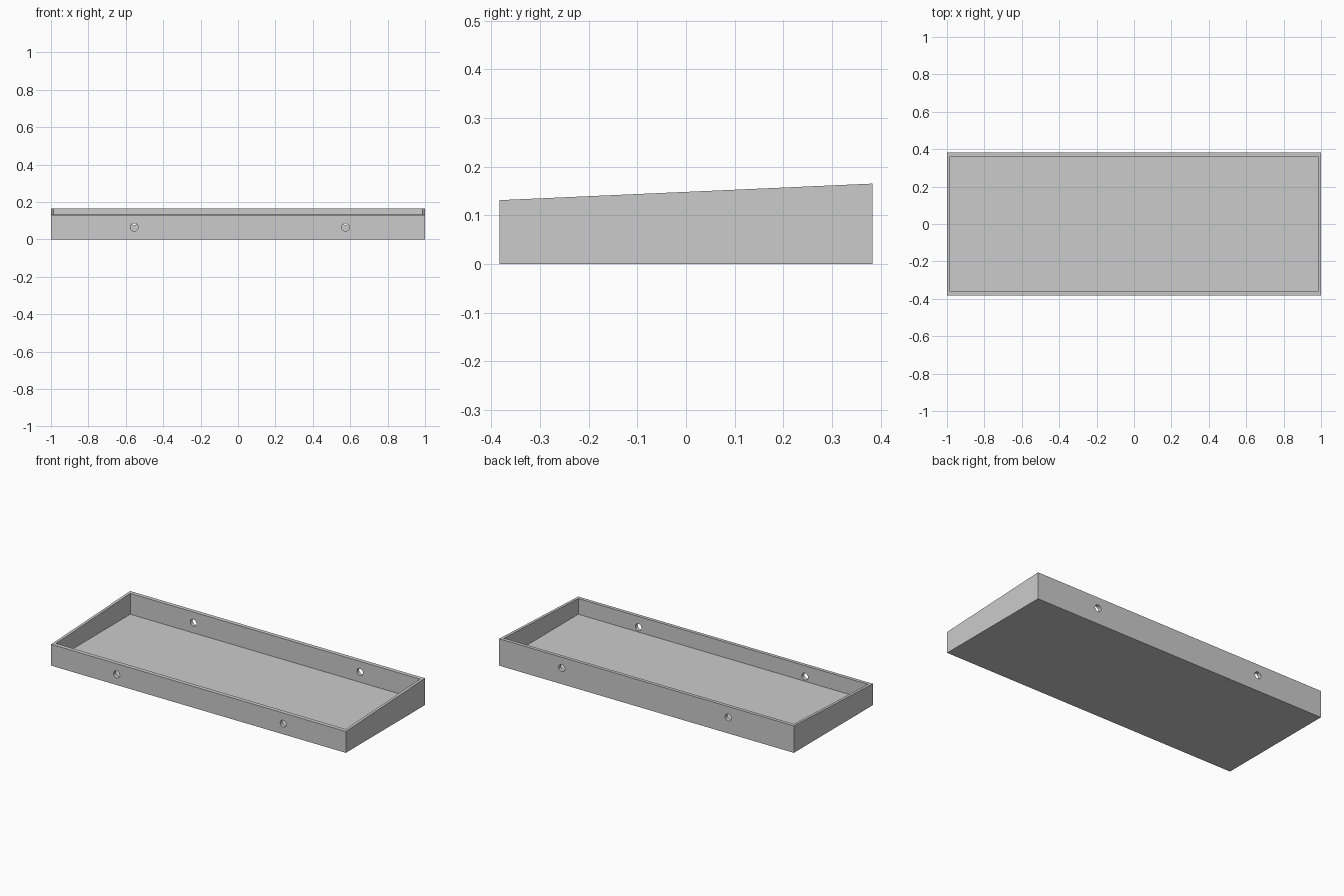
import bpy
import bmesh
from math import radians
from mathutils import Matrix

cube = bpy.data.objects.get("Cube")
if cube:
    bpy.data.objects.remove(cube, do_unlink=True)

HALF_X, HALF_Y = 1.0, 0.383
INNER_X, INNER_Y = 0.983, 0.36
FRONT_H, BACK_H = 0.131, 0.165
FLOOR = 0.036
HOLE_R = 0.021

grey = bpy.data.materials.new("plain_grey")
grey.use_nodes = True
colour = (0.6, 0.6, 0.6, 1)
grey.diffuse_color = colour
grey.node_tree.nodes["Principled BSDF"].inputs["Base Color"].default_value = colour


def add_object(name, bm):
    bmesh.ops.recalc_face_normals(bm, faces=bm.faces)
    mesh = bpy.data.meshes.new(name)
    bm.to_mesh(mesh)
    bm.free()
    mesh.materials.append(grey)
    obj = bpy.data.objects.new(name, mesh)
    bpy.context.collection.objects.link(obj)
    return obj


def block(name, half_x, half_y, bottom, front_top, back_top):
    """Box whose top slopes from front to back."""
    bm = bmesh.new()
    bmesh.ops.create_cube(bm, size=2)
    for v in bm.verts:
        top = back_top if v.co.y > 0 else front_top
        v.co = (v.co.x * half_x, v.co.y * half_y, top if v.co.z > 0 else bottom)
    return add_object(name, bm)


def cut(target, cutter):
    mod = target.modifiers.new(cutter.name, "BOOLEAN")
    mod.operation = "DIFFERENCE"
    mod.solver = "EXACT"
    mod.object = cutter
    cutter.hide_render = True
    cutter.hide_set(True)


# Tray with a sloping rim
tray = block("tray", HALF_X, HALF_Y, 0, FRONT_H, BACK_H)
cut(tray, block("cavity_cutter", INNER_X, INNER_Y, FLOOR, 0.3, 0.3))

# Round holes through the front and back walls
for side, y, z in (("front", -HALF_Y, 0.065), ("back", HALF_Y, 0.098)):
    for end, x in (("right", -0.555), ("left", 0.575)):
        bm = bmesh.new()
        bmesh.ops.create_cone(
            bm, cap_ends=True, segments=32, radius1=HOLE_R, radius2=HOLE_R, depth=0.1,
            matrix=Matrix.Translation((x, y, z)) @ Matrix.Rotation(radians(90), 4, "X"))
        cut(tray, add_object(f"{side}_{end}_hole_cutter", bm))

# Bake the cuts and remove the helpers
bpy.context.view_layer.update()
cut_mesh = bpy.data.meshes.new_from_object(
    tray.evaluated_get(bpy.context.evaluated_depsgraph_get()))
cutters = [m.object for m in tray.modifiers]
tray.modifiers.clear()
tray.data = cut_mesh
for cutter in cutters:
    bpy.data.objects.remove(cutter, do_unlink=True)

# Smooth hole walls, sharp edges elsewhere
bpy.ops.object.select_all(action="DESELECT")
tray.select_set(True)
bpy.context.view_layer.objects.active = tray
bpy.ops.object.shade_smooth_by_angle(angle=radians(30))
